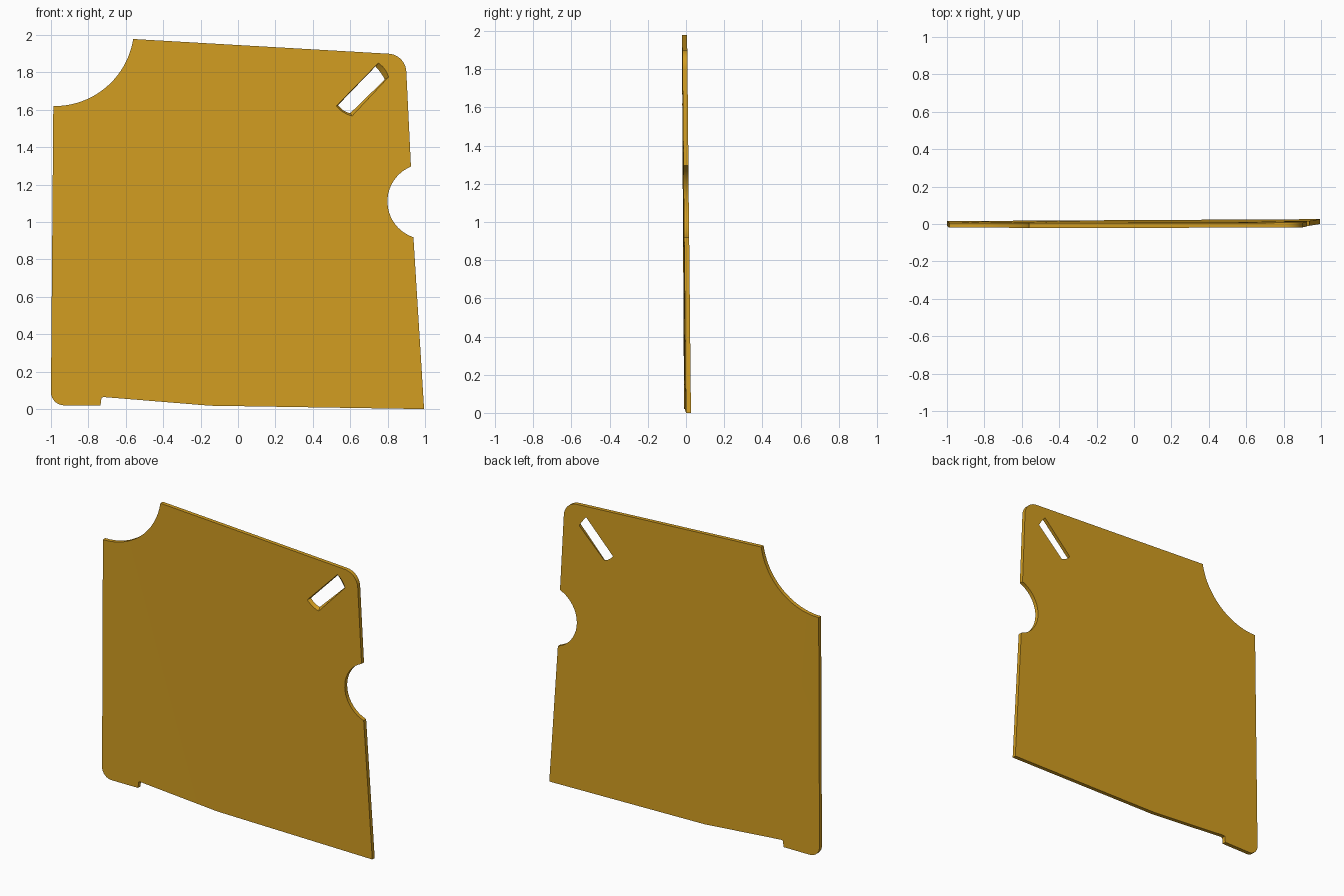
import bpy, bmesh
from math import radians, cos, sin
from mathutils import Vector

if "Cube" in bpy.data.objects:
    bpy.data.objects.remove(bpy.data.objects["Cube"])


def arc(cx, cz, r, a0, a1, n):
    """Points of an arc in the x-z plane, angles in degrees."""
    return [(cx + r * cos(radians(a0 + (a1 - a0) * i / n)),
             cz + r * sin(radians(a0 + (a1 - a0) * i / n))) for i in range(n + 1)]


def sheet_y(x, z):
    """Slight lean and twist of the sheet."""
    return -0.008 * (z - 1) + 0.003 * x - 0.002 * x * (z - 1)


def curve3(a, c, b, n=6):
    """Rounded end between two points."""
    a, b, c = Vector(a), Vector(b), Vector(c)
    return [tuple(a * (1 - t) ** 2 + c * 2 * t * (1 - t) + b * t * t)
            for t in [i / n for i in range(n + 1)]]


# outline: rounded corner, bottom step, side notch, rounded corner, scooped corner
outline = arc(-0.93, 0.09, 0.07, 180, 270, 8)
outline += [(-0.735, 0.02), (-0.73, 0.062), (-0.715, 0.064), (-0.15, 0.018), (0.995, 0.0)]
outline += arc(1.0, 1.11, 0.201, 252, 112, 20)
outline += arc(0.80, 1.80, 0.10, 3, 87, 10)
outline += arc(-0.98, 2.045, 0.425, -9, -91, 20)

# slot outline is wider on the front than on the back
slot_front = (curve3((0.525, 1.62), (0.56, 1.58), (0.61, 1.567))
              + curve3((0.805, 1.775), (0.79, 1.825), (0.75, 1.85)))
slot_back = (curve3((0.535, 1.625), (0.56, 1.59), (0.60, 1.582))
             + curve3((0.785, 1.762), (0.765, 1.80), (0.735, 1.832)))

HALF = 0.013
bm = bmesh.new()


def ring(points, offset):
    verts = [bm.verts.new((x, sheet_y(x, z) + offset, z)) for x, z in points]
    n = len(verts)
    edges = [bm.edges.new((verts[i], verts[(i + 1) % n])) for i in range(n)]
    return verts, edges


# front and back faces
sides = []
for slot, offset in ((slot_front, -HALF), (slot_back, HALF)):
    ov, oe = ring(outline, offset)
    sv, se = ring(slot, offset)
    bmesh.ops.triangle_fill(bm, edges=oe + se, use_beauty=True, normal=(0, -1, 0))
    sides.append((ov, sv))

# outer rim and slot walls
for k in (0, 1):
    a, b = sides[0][k], sides[1][k]
    n = len(a)
    for i in range(n):
        j = (i + 1) % n
        bm.faces.new((a[i], a[j], b[j], b[i]))

bmesh.ops.recalc_face_normals(bm, faces=bm.faces)
mesh = bpy.data.meshes.new("slotted_panel")
bm.to_mesh(mesh)
bm.free()
panel = bpy.data.objects.new("slotted_panel", mesh)
bpy.context.collection.objects.link(panel)

mat = bpy.data.materials.new("amber")
mat.diffuse_color = (0.65, 0.34, 0.015, 1)
mat.use_nodes = True
mat.node_tree.nodes["Principled BSDF"].inputs["Base Color"].default_value = mat.diffuse_color
mesh.materials.append(mat)

bpy.context.view_layer.objects.active = panel
panel.select_set(True)
bpy.ops.object.shade_smooth_by_angle(angle=radians(30))
